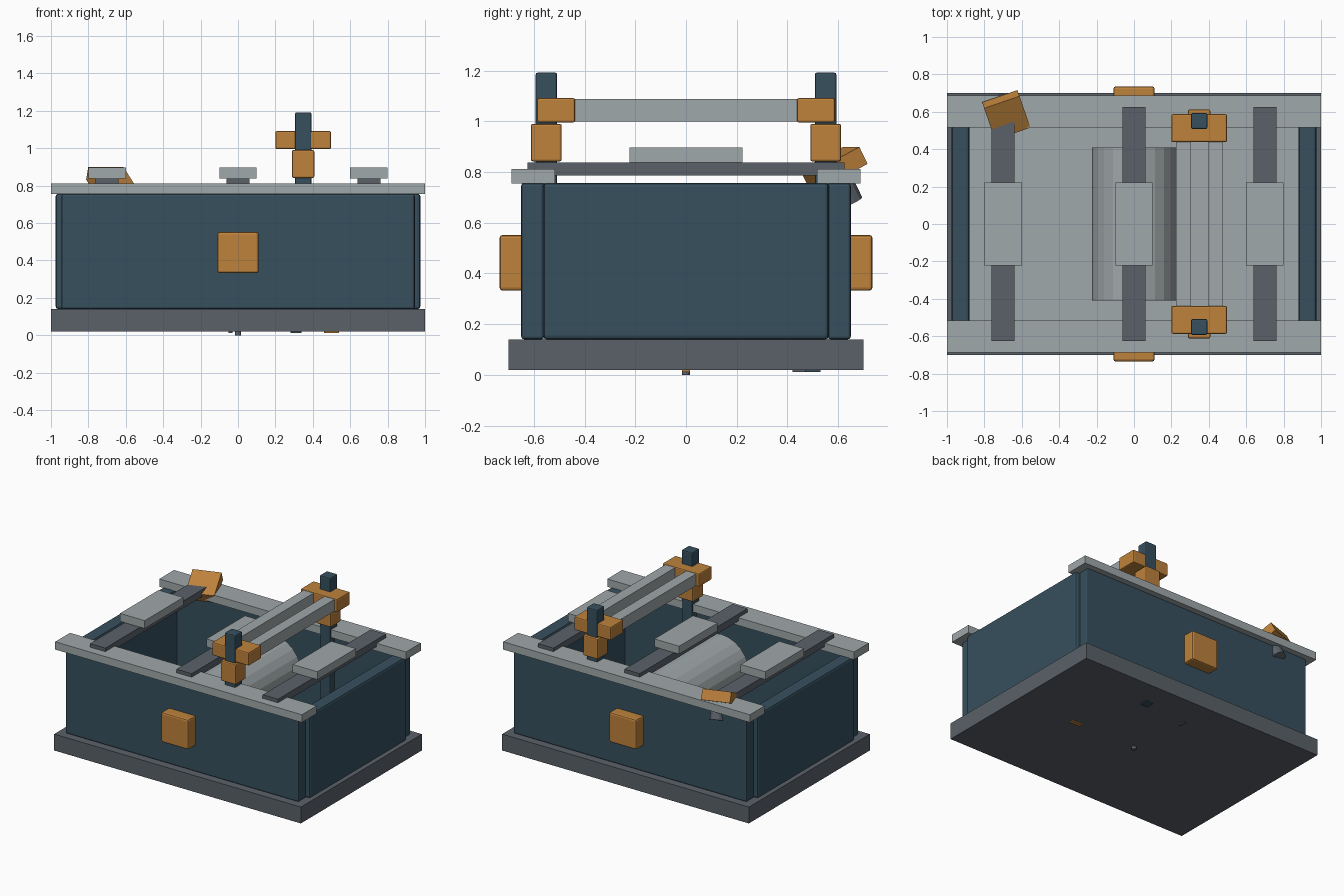
import bpy, math
from mathutils import Euler, Vector

if "Cube" in bpy.data.objects:
    bpy.data.objects.remove(bpy.data.objects["Cube"])


def material(name, rgb):
    m = bpy.data.materials.new(name)
    m.diffuse_color = (*rgb, 1)
    m.use_nodes = True
    m.node_tree.nodes["Principled BSDF"].inputs["Base Color"].default_value = m.diffuse_color
    return m


BLUE = material("deep blue", (0.038, 0.080, 0.114))
ORANGE = material("amber orange", (0.515, 0.223, 0.045))
LIGHT = material("light grey", (0.352, 0.392, 0.402))
DARK = material("dark grey", (0.102, 0.120, 0.141))


def finish(o, name, mat, bevel=0.0):
    o.name = name
    o.data.materials.append(mat)
    if bevel:
        b = o.modifiers.new("bevel", "BEVEL")
        b.width, b.segments = bevel, 2
    return o


def box(name, x, y, z, mat, bevel=0.0):
    """Box from (min, max) pairs."""
    bpy.ops.mesh.primitive_cube_add(size=1)
    o = bpy.context.object
    size = [b - a for a, b in (x, y, z)]
    for v in o.data.vertices:
        v.co = [c * s for c, s in zip(v.co, size)]
    o.location = [(a + b) / 2 for a, b in (x, y, z)]
    return finish(o, name, mat, bevel)


def cylinder(name, loc, rot, radius, depth, mat, sides=24):
    bpy.ops.mesh.primitive_cylinder_add(vertices=sides, radius=radius, depth=depth,
                                        location=loc, rotation=rot)
    return finish(bpy.context.object, name, mat)


def span(s, a, b):
    """Mirror an interval to the side s."""
    return (a, b) if s > 0 else (-b, -a)


# Base slab and inner floor
box("base", (-1, 1), (-0.7, 0.7), (0.02, 0.14), DARK)
box("inner_floor", (-0.9, 0.9), (-0.57, 0.57), (0.13, 0.165), LIGHT)

# Mirrored pairs: walls, flanges, latches, posts and clamps
for s, side in ((-1, "front"), (1, "back")):
    box(side + "_wall", (-0.945, 0.945), span(s, 0.56, 0.65), (0.14, 0.757), BLUE, 0.012)
    box(side + "_flange", (-1, 1), span(s, 0.517, 0.688), (0.755, 0.812), LIGHT)
    box(side + "_latch", (-0.11, 0.11), span(s, 0.64, 0.735), (0.332, 0.552), ORANGE, 0.012)
    box(side + "_post", (0.305, 0.392), span(s, 0.508, 0.593), (0.14, 1.192), BLUE, 0.008)
    box(side + "_post_collar", (0.288, 0.408), span(s, 0.49, 0.612), (0.842, 0.99), ORANGE, 0.008)
    box(side + "_rail_clamp", (0.2, 0.497), span(s, 0.438, 0.587), (0.995, 1.092), ORANGE, 0.008)
for s, side in ((-1, "left"), (1, "right")):
    box(side + "_wall", span(s, 0.88, 0.975), (-0.563, 0.563), (0.14, 0.757), BLUE, 0.015)

# Twin raised rails
for i, x in enumerate((0.265, 0.435)):
    box(f"rail_{i + 1}", (x - 0.04, x + 0.04), (-0.47, 0.47), (1.0, 1.087), LIGHT)

# Cross slats with pads on top
for i, x in enumerate((-0.7, 0.0, 0.7)):
    box(f"slat_{i + 1}", (x - 0.062, x + 0.062), (-0.625, 0.625), (0.787, 0.838), DARK)
    box(f"slat_pad_{i + 1}", (x - 0.1, x + 0.1), (-0.223, 0.223), (0.838, 0.896), LIGHT)

# Drum inside the box
cylinder("drum", (0, 0, 0.49), (math.pi / 2, 0, 0), 0.225, 0.82, LIGHT)

# Tilted knob and its stem at the back left
rot = Euler((math.radians(27), 0, math.radians(19)))
centre = Vector((-0.683, 0.583, 0.82))
knob = box("tilted_knob", (-0.1, 0.1), (-0.1, 0.1), (-0.0375, 0.0375), ORANGE)
knob.location, knob.rotation_euler = centre, rot
down = rot.to_matrix() @ Vector((0, 0, -1))
cylinder("knob_stem", centre + down * 0.09, rot, 0.05, 0.135, DARK, 12)

# Small fittings showing under the base
cylinder("drain_pin", (0, 0, 0.04), (0, 0, 0), 0.016, 0.08, DARK, 12)
box("underside_blue_tab", (0.28, 0.34), (0.47, 0.53), (0.012, 0.03), BLUE)
box("underside_orange_tab", (0.46, 0.54), (-0.015, 0.015), (0.012, 0.03), ORANGE)
box("underside_grey_tab", (-0.05, -0.03), (0.42, 0.48), (0.012, 0.03), DARK)
